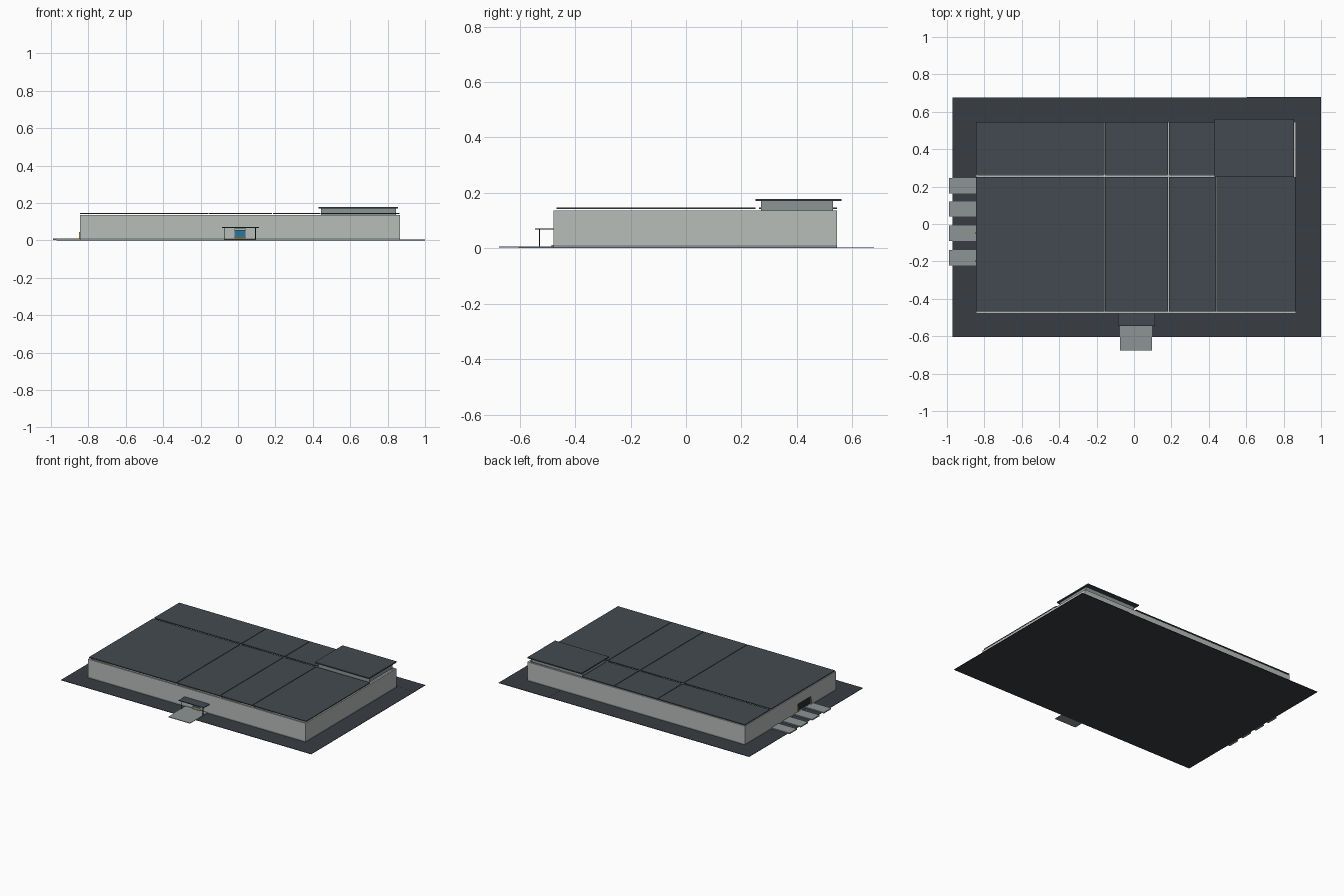
import bpy

if "Cube" in bpy.data.objects:
    bpy.data.objects.remove(bpy.data.objects["Cube"])


def mat(name, r, g, b):
    m = bpy.data.materials.new(name)
    m.diffuse_color = (r, g, b, 1)
    m.use_nodes = True
    m.node_tree.nodes["Principled BSDF"].inputs["Base Color"].default_value = m.diffuse_color
    return m


ASPHALT = mat("asphalt", 0.04, 0.047, 0.057)
ROOF = mat("roof_grey", 0.055, 0.068, 0.08)
WALL = mat("wall_grey", 0.48, 0.51, 0.49)
PAVING = mat("paving", 0.27, 0.30, 0.30)
TRIM = mat("dark_trim", 0.02, 0.024, 0.03)
GLASS = mat("blue_glass", 0.03, 0.18, 0.30)
YELLOW = mat("safety_yellow", 0.65, 0.42, 0.05)


def box(name, x, y, z, m):
    """Box from (min, max) pairs on each axis."""
    bpy.ops.mesh.primitive_cube_add(size=1, location=[(a + b) / 2 for a, b in (x, y, z)])
    o = bpy.context.object
    o.name = name
    o.scale = [b - a for a, b in (x, y, z)]
    bpy.ops.object.transform_apply(location=False, rotation=False, scale=True)
    o.data.materials.append(m)
    return o


X0, X1, Y0, Y1 = -0.845, 0.867, -0.478, 0.545   # building footprint
T, ZF, ZW = 0.012, 0.012, 0.136                 # wall thickness, floor, wall top

# Site and floor
box("site_slab", (-0.97, 1.0), (-0.605, 0.675), (0, 0.003), ASPHALT)
box("rear_yard_pad", (0.605, 1.0), (0.555, 0.678), (0, 0.0035), ASPHALT)
box("floor_slab", (X0, X1), (Y0, Y1), (0.003, ZF), PAVING)

# Outer walls, leaving the entrance and the dock door open
DX, DY, DZ = (-0.035, 0.055), (-0.20, -0.05), 0.06
box("front_wall_left", (X0, DX[0]), (Y0, Y0 + T), (ZF, ZW), WALL)
box("front_wall_right", (DX[1], X1), (Y0, Y0 + T), (ZF, ZW), WALL)
box("front_wall_over_door", DX, (Y0, Y0 + T), (DZ, ZW), WALL)
box("back_wall", (X0, X1), (Y1 - T, Y1), (ZF, ZW), WALL)
box("right_wall", (X1 - T, X1), (Y0 + T, Y1 - T), (ZF, ZW), WALL)
box("left_wall_front", (X0, X0 + T), (Y0 + T, DY[0]), (ZF, ZW), WALL)
box("left_wall_back", (X0, X0 + T), (DY[1], Y1 - T), (ZF, ZW), WALL)
box("left_wall_over_dock", (X0, X0 + T), DY, (0.065, ZW), WALL)

# Inner partitions below the roof joints
box("long_partition", (X0 + T, X1 - T), (0.252, 0.262), (ZF, ZW), WALL)
COLS = [X0, -0.157, 0.185, 0.440, 0.865]
for x in COLS[1:4]:
    box("cross_partition", (x - 0.005, x + 0.005), (Y0 + T, 0.252), (ZF, ZW), WALL)
    box("rear_cross_partition", (x - 0.005, x + 0.005), (0.262, Y1 - T), (ZF, ZW), WALL)

# Roof panels separated by thin joints
for i in range(4):
    xs = (COLS[i] + (0.002 if i else 0), COLS[i + 1] - 0.002)
    box("main_roof_panel", xs, (-0.467, 0.250), (0.141, 0.147), ROOF)
    if i < 3:
        box("rear_roof_panel", xs, (0.264, Y1), (0.141, 0.147), ROOF)

# Raised rear corner room
box("raised_room", (0.445, 0.845), (0.27, 0.53), (0.136, 0.170), PAVING)
box("raised_roof", (0.43, 0.856), (0.25, 0.561), (0.170, 0.178), ROOF)

# Front entrance: path, canopy, posts, frame and glass
box("entrance_path", (-0.075, 0.095), (-0.675, Y0), (0.003, 0.007), PAVING)
box("entrance_canopy", (-0.085, 0.112), (-0.545, -0.474), (0.067, 0.072), ROOF)
for x in (-0.073, 0.093):
    box("canopy_post", (x - 0.002, x + 0.002), (-0.530, -0.526), (0.007, 0.067), TRIM)
for x in (-0.035, 0.039):
    box("door_jamb", (x, x + 0.016), (Y0 + 0.001, Y0 + 0.009), (ZF, DZ), WALL)
box("door_glass", (-0.019, 0.039), (Y0 + 0.004, Y0 + 0.007), (ZF + 0.004, 0.056), GLASS)
box("door_step_stripe", (-0.019, 0.039), (Y0 - 0.008, Y0), (0.007, 0.012), YELLOW)

# Left loading side: four aprons and the recessed dock door
for y in (0.205, 0.08, -0.05, -0.18):
    box("loading_apron", (-0.988, X0), (y - 0.041, y + 0.041), (0.003, 0.011), PAVING)
box("dock_door", (X0 + 0.006, X0 + 0.010), DY, (ZF, 0.065), TRIM)
for y in DY:
    box("dock_guard", (X0 - 0.006, X0), (y - 0.004, y + 0.004), (0.011, 0.045), YELLOW)
